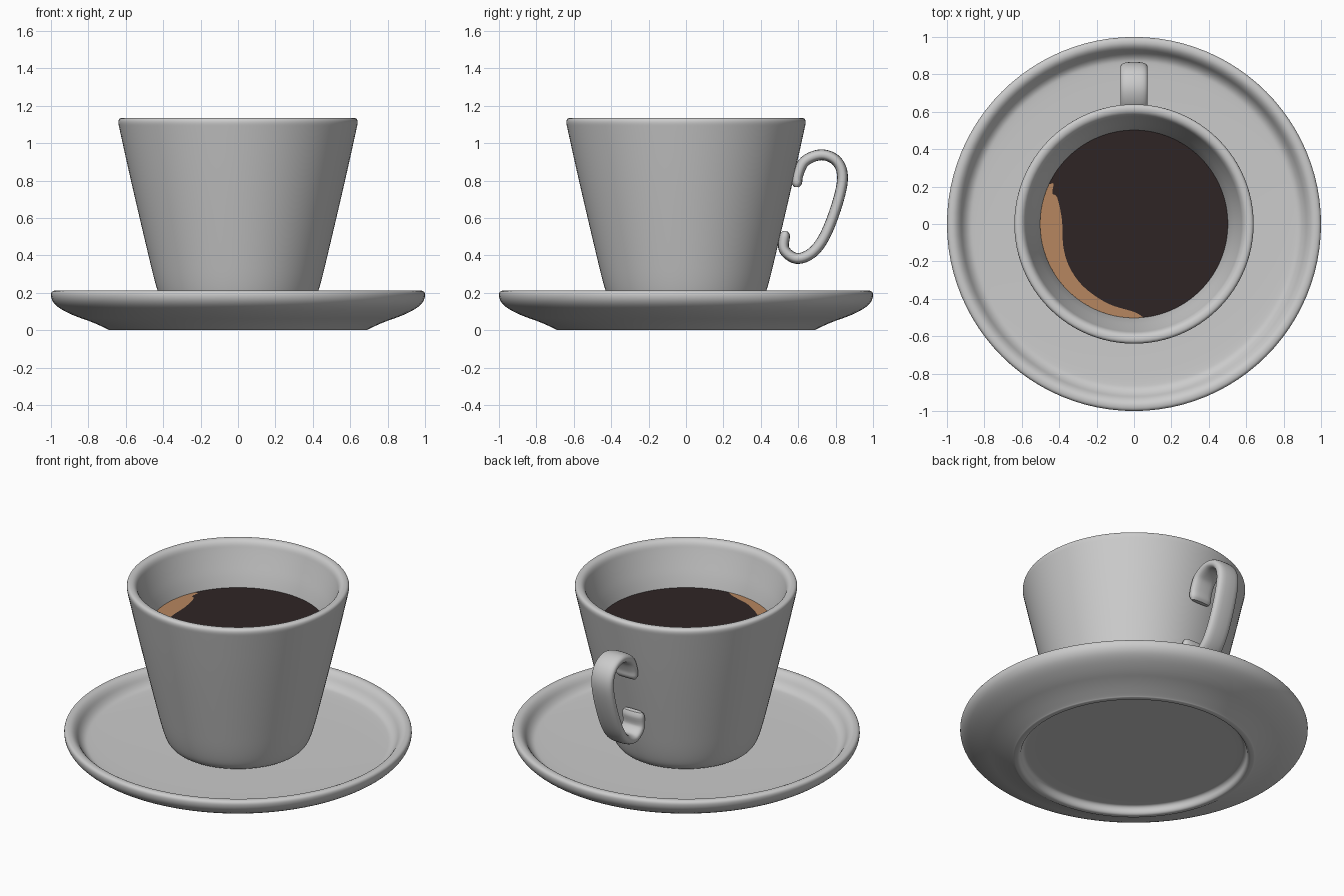
import bpy, bmesh, math
from mathutils import Vector

if "Cube" in bpy.data.objects:
    bpy.data.objects.remove(bpy.data.objects["Cube"])


def material(name, rgb):
    m = bpy.data.materials.new(name)
    m.diffuse_color = (*rgb, 1)
    m.use_nodes = True
    m.node_tree.nodes["Principled BSDF"].inputs["Base Color"].default_value = m.diffuse_color
    return m


china = material("grey_china", (0.6, 0.6, 0.6))
dark = material("dark_coffee", (0.028, 0.018, 0.018))
tan = material("tan_cream", (0.47, 0.24, 0.115))


def finish(bm, name, mat, smooth=True):
    bmesh.ops.recalc_face_normals(bm, faces=bm.faces[:])
    me = bpy.data.meshes.new(name)
    bm.to_mesh(me)
    bm.free()
    ob = bpy.data.objects.new(name, me)
    bpy.context.collection.objects.link(ob)
    me.materials.append(mat)
    if smooth:
        bpy.ops.object.select_all(action='DESELECT')
        ob.select_set(True)
        bpy.context.view_layer.objects.active = ob
        bpy.ops.object.shade_smooth_by_angle(angle=math.radians(40))
    return ob


def rounded(pts, times=3):
    """Corner cutting that keeps both ends."""
    pts = [Vector(p) for p in pts]
    for _ in range(times):
        out = [pts[0]]
        for a, b in zip(pts, pts[1:]):
            out += [a.lerp(b, 0.25), a.lerp(b, 0.75)]
        pts = out + [pts[-1]]
    return pts


def spline(pts, steps=6):
    """Smooth curve through all points."""
    p = [Vector(q) for q in pts]
    p = [2 * p[0] - p[1]] + p + [2 * p[-1] - p[-2]]
    out = []
    for a, b, c, d in zip(p, p[1:], p[2:], p[3:]):
        for i in range(steps):
            t = i / steps
            out.append(0.5 * (2 * b + (c - a) * t + (2 * a - 5 * b + 4 * c - d) * t * t
                              + (3 * b - a - 3 * c + d) * t ** 3))
    return out + [p[-2]]


def lathe(name, profile, mat, segs=96):
    bm = bmesh.new()
    verts = [bm.verts.new((r, 0, z)) for r, z in rounded(profile)]
    edges = [bm.edges.new(e) for e in zip(verts, verts[1:])]
    bmesh.ops.spin(bm, geom=verts + edges, cent=(0, 0, 0), axis=(0, 0, 1),
                   angle=math.tau, steps=segs, use_duplicate=False)
    bmesh.ops.remove_doubles(bm, verts=bm.verts[:], dist=1e-4)
    return finish(bm, name, mat)


# Saucer with a recessed foot and raised rim
lathe("saucer", [(0, .05), (.61, .05), (.645, .045), (.655, 0), (.69, 0), (.70, .008),
                 (.79, .048), (.88, .078), (.965, .122), (1.0, .165), (1.0, .212),
                 (.945, .212), (.90, .135), (.84, .125), (.45, .12), (0, .12)], china)

# Cup, outside and inside
lathe("cup", [(0, .122), (.34, .122), (.395, .13), (.432, .205), (.493, .46), (.575, .81),
              (.630, 1.06), (.646, 1.135), (.587, 1.135), (.565, 1.06), (.50, .87),
              (.45, .60), (.38, .28), (0, .25)], china)

# Coffee surface split into dark coffee and a cream crescent
R, Z = 0.502, 0.87
edge = spline([(-.455, .212), (-.43, .215), (-.437, .165), (-.41, .14), (-.385, .02), (-.378, -.12),
               (-.345, -.23), (-.27, -.335), (-.14, -.425), (0, -.47), (.05, -.4995)], 4)
a0 = math.atan2(edge[0].y, edge[0].x)
a1 = math.atan2(edge[-1].y, edge[-1].x) + math.tau


def arc(start, end, n):
    return [Vector((R * math.cos(start + (end - start) * i / n),
                    R * math.sin(start + (end - start) * i / n))) for i in range(1, n)]


def flat(name, outline, mat):
    bm = bmesh.new()
    f = bm.faces.new([bm.verts.new((p.x, p.y, Z)) for p in outline])
    bmesh.ops.triangulate(bm, faces=[f])
    ob = finish(bm, name, mat, smooth=False)
    if ob.data.polygons[0].normal.z < 0:
        ob.data.flip_normals()


flat("cream_crescent", edge + arc(a1, a0, 40), tan)
flat("coffee_surface", edge + arc(a1, a0 + math.tau, 70), dark)

# Handle: a flat rounded band swept along a scroll in the y-z plane
path = spline([(.592, .765), (.598, .83), (.637, .905), (.725, .938), (.805, .905),
               (.837, .82), (.81, .68), (.745, .51), (.675, .415), (.59, .384),
               (.524, .435), (.532, .53)])
bm = bmesh.new()
rings, sides = [], 24
lengths = [0]
for a, b in zip(path, path[1:]):
    lengths.append(lengths[-1] + (b - a).length)
for i, p in enumerate(path):
    t = (path[min(i + 1, len(path) - 1)] - path[max(i - 1, 0)]).normalized()
    n = Vector((-t.y, t.x))
    # rounded tips
    d = min(lengths[i], lengths[-1] - lengths[i])
    s = math.sqrt(max(0.2, 1 - (1 - min(1, d / .028)) ** 2))
    ring = []
    for k in range(sides):
        c, q = math.cos(math.tau * k / sides), math.sin(math.tau * k / sides)
        w = .073 * math.copysign(abs(c) ** .65, c) * (.7 + .3 * s)
        h = .029 * math.copysign(abs(q) ** .8, q) * s
        ring.append(bm.verts.new((w, p.x + n.x * h, p.y + n.y * h)))
    rings.append(ring)
for r0, r1 in zip(rings, rings[1:]):
    for k in range(sides):
        m = (k + 1) % sides
        bm.faces.new((r0[k], r0[m], r1[m], r1[k]))
bm.faces.new(rings[0])
bm.faces.new(rings[-1])
finish(bm, "handle", china)
